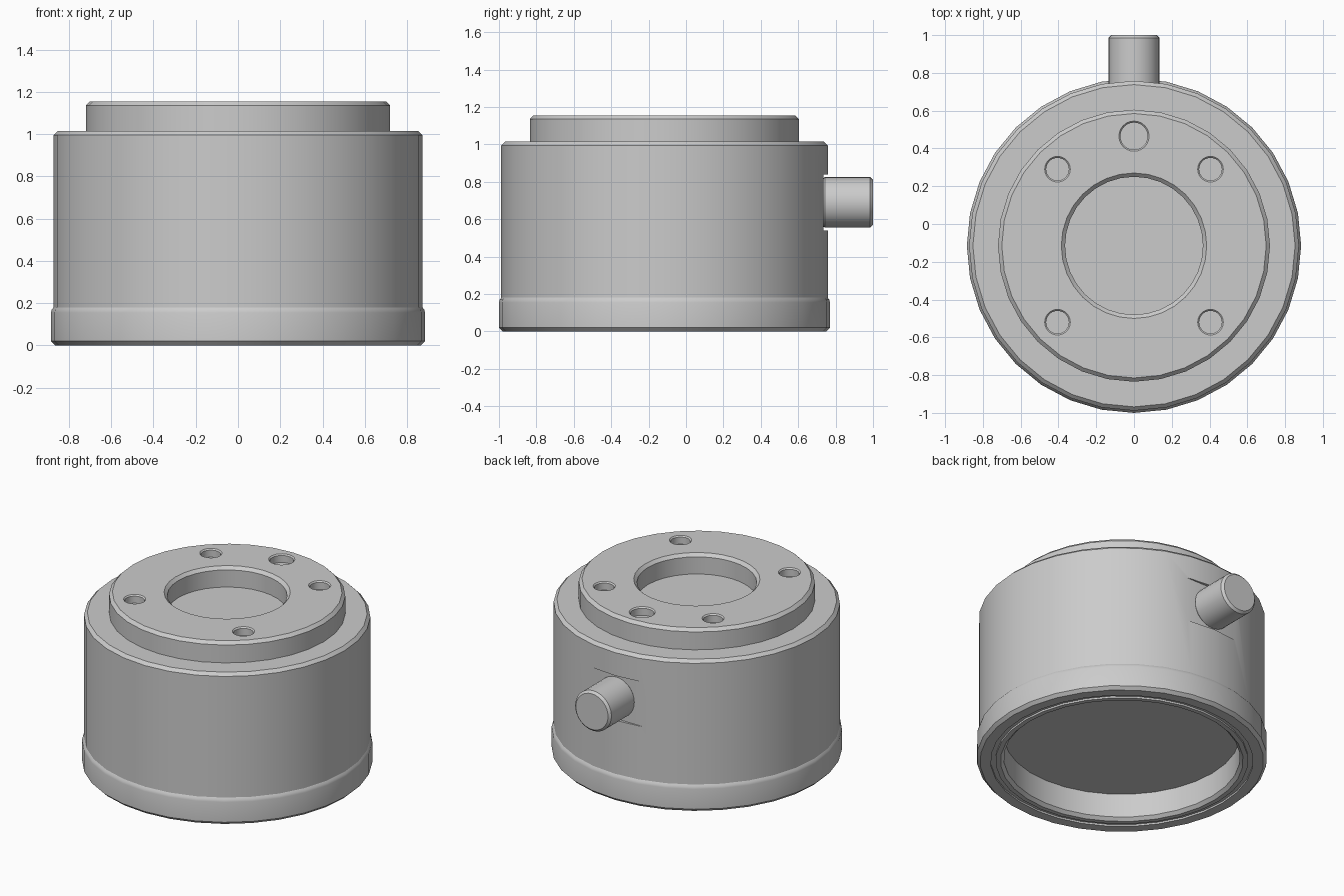
import bpy
import math

if "Cube" in bpy.data.objects:
    bpy.data.objects.remove(bpy.data.objects["Cube"], do_unlink=True)

SEG = 32
AXIS_Y = -0.115

grey = bpy.data.materials.new("light_grey")
grey.use_nodes = True
grey.diffuse_color = (0.6, 0.6, 0.6, 1)
grey.node_tree.nodes["Principled BSDF"].inputs["Base Color"].default_value = (0.6, 0.6, 0.6, 1)


def lathe(name, profile, location=(0, AXIS_Y, 0), rotation=(0, 0, 0), seg=SEG):
    """Spin a (radius, height) profile; radius 0 gives a pole."""
    verts, faces, rings = [], [], []
    for r, z in profile:
        n = 1 if r == 0 else seg
        rings.append(range(len(verts), len(verts) + n))
        for i in range(n):
            a = math.tau * i / seg
            verts.append((r * math.cos(a), r * math.sin(a), z))
    for low, high in zip(rings, rings[1:]):
        for i in range(seg):
            j = (i + 1) % seg
            if len(low) == 1:
                faces.append((low[0], high[j], high[i]))
            elif len(high) == 1:
                faces.append((low[i], low[j], high[0]))
            else:
                faces.append((low[i], low[j], high[j], high[i]))
    mesh = bpy.data.meshes.new(name)
    mesh.from_pydata(verts, [], faces)
    mesh.materials.append(grey)
    obj = bpy.data.objects.new(name, mesh)
    bpy.context.collection.objects.link(obj)
    obj.location, obj.rotation_euler = location, rotation
    return obj


def cut(target, cutter):
    """Subtract the cutter, then drop it."""
    mod = target.modifiers.new("cut", "BOOLEAN")
    mod.operation, mod.solver, mod.object = "DIFFERENCE", "EXACT", cutter
    bpy.ops.object.select_all(action="DESELECT")
    bpy.context.view_layer.objects.active = target
    target.select_set(True)
    bpy.ops.object.modifier_apply(modifier=mod.name)
    bpy.data.objects.remove(cutter, do_unlink=True)


# Main drum with a bevelled top edge
body = lathe("body", [(0, 0.18), (0.873, 0.18), (0.873, 0.995), (0.853, 1.015), (0, 1.015)])

# Base ring, open underneath, with a shallow groove in its lower face
base_ring = lathe("base_ring", [
    (0.72, 0.18), (0.72, 0.02), (0.74, 0), (0.77, 0), (0.77, 0.012), (0.8, 0.012),
    (0.8, 0), (0.865, 0), (0.885, 0.02), (0.885, 0.155), (0.881, 0.17),
    (0.868, 0.187), (0.72, 0.187), (0.72, 0.18)])

# Raised top flange with a central recess
top_flange = lathe("top_flange", [
    (0, 1.0), (0.72, 1.0), (0.72, 1.135), (0.7, 1.155), (0.385, 1.155),
    (0.365, 1.135), (0.365, 1.02), (0, 1.02)])

# Four bolt holes and one larger locating hole
holes = [(sx * 0.405, sy * 0.405, 0.068) for sx in (-1, 1) for sy in (-1, 1)]
holes.append((0, 0.58, 0.08))
for x, y, r in holes:
    drill = lathe("drill", [(0, 1.1), (r - 0.008, 1.1), (r - 0.008, 1.147),
                            (r, 1.155), (r, 1.2), (0, 1.2)], (x, y + AXIS_Y, 0), seg=24)
    cut(top_flange, drill)

# Flat seat milled into the back of the drum
bpy.ops.mesh.primitive_cube_add(size=1, location=(0, 0.835, 0.69))
seat_cutter = bpy.context.object
seat_cutter.scale = (0.8, 0.2, 0.3)
bpy.context.view_layer.update()
cut(body, seat_cutter)

# Connector stub pointing backwards
stub = lathe("connector_stub", [(0, 0), (0.125, 0), (0.135, 0.012), (0.135, 0.255),
                                (0.12, 0.27), (0, 0.27)],
             (0, 0.73, 0.69), (-math.pi / 2, 0, 0))

for obj in (body, base_ring, top_flange, stub):
    bpy.ops.object.select_all(action="DESELECT")
    obj.select_set(True)
    bpy.context.view_layer.objects.active = obj
    bpy.ops.object.shade_smooth_by_angle(angle=math.radians(32))
